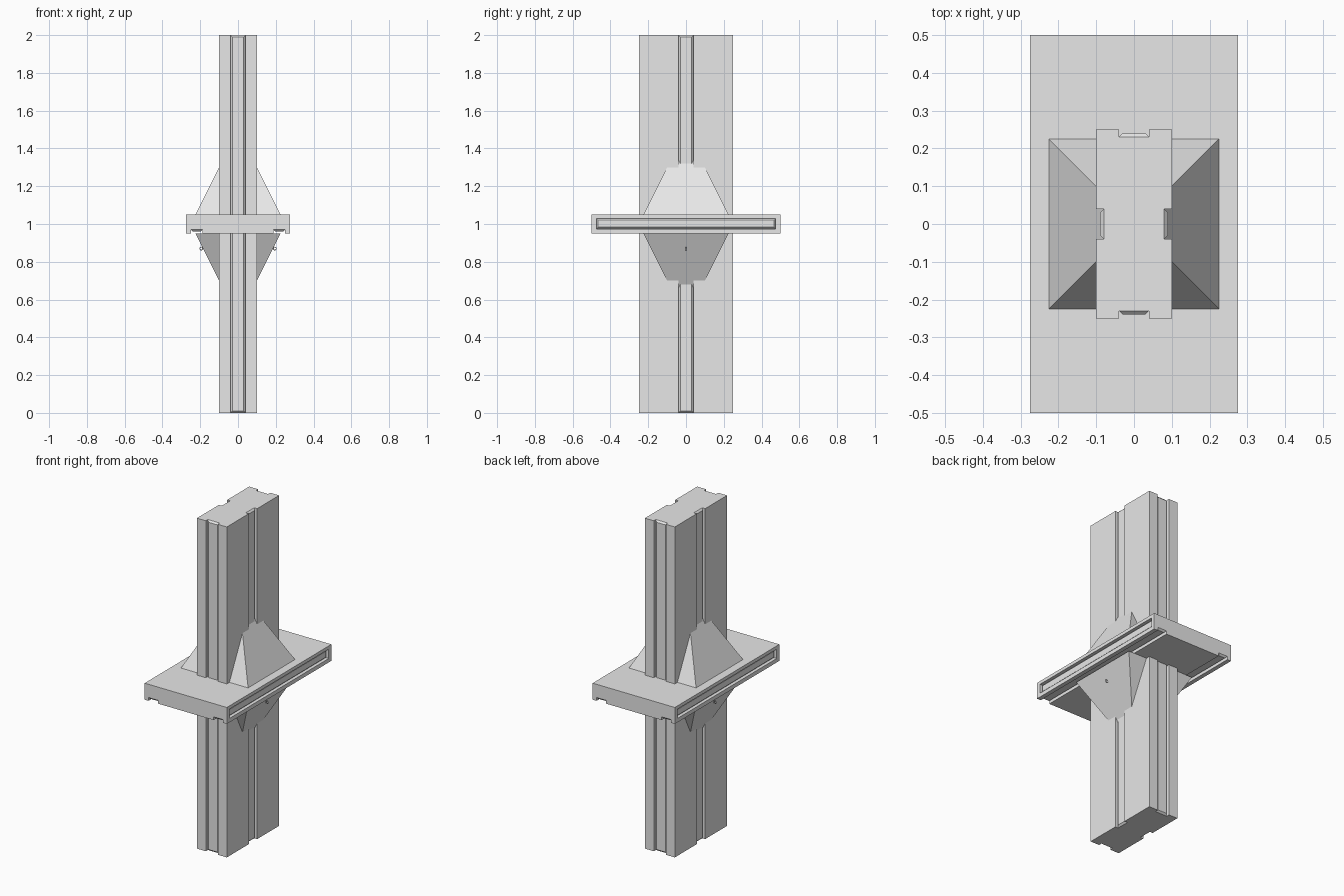
import bpy, bmesh, math
from mathutils import Vector

cube = bpy.data.objects.get("Cube")
if cube:
    bpy.data.objects.remove(cube, do_unlink=True)

grey = bpy.data.materials.new("light grey")
grey.use_nodes = True
grey.diffuse_color = (0.8, 0.8, 0.8, 1)
grey.node_tree.nodes["Principled BSDF"].inputs["Base Color"].default_value = (0.8, 0.8, 0.8, 1)

X, Y, Z = Vector((1, 0, 0)), Vector((0, 1, 0)), Vector((0, 0, 1))


def frustum(name, base, n, u, v, size, inset, height):
    """Block rising from base along n; half sizes along u and v shrink by inset."""
    bm = bmesh.new()
    rings = []
    for h, s in ((0, 0), (height, inset)):
        rings.append([bm.verts.new(Vector(base) + n * h + u * a * (size[0] - s) + v * b * (size[1] - s))
                      for a, b in ((-1, -1), (1, -1), (1, 1), (-1, 1))])
    low, top = rings
    bm.faces.new(low)
    bm.faces.new(top)
    for i in range(4):
        j = (i + 1) % 4
        bm.faces.new((low[i], low[j], top[j], top[i]))
    bmesh.ops.recalc_face_normals(bm, faces=bm.faces)
    mesh = bpy.data.meshes.new(name)
    bm.to_mesh(mesh)
    bm.free()
    mesh.materials.append(grey)
    obj = bpy.data.objects.new(name, mesh)
    bpy.context.collection.objects.link(obj)
    return obj


def groove(target, name, centre, n, u, v, size, overrun=0):
    """Channel cut into a face, with a raised panel with sloped edges on its floor."""
    floor = Vector(centre) - n * 0.02
    cutter = frustum("cutter", floor, n, u, v, (size[0], size[1] + overrun), 0, 0.04)
    mod = target.modifiers.new("groove", "BOOLEAN")
    mod.operation = "DIFFERENCE"
    mod.solver = "EXACT"
    mod.object = cutter
    bpy.context.view_layer.objects.active = target
    bpy.ops.object.modifier_apply(modifier=mod.name)
    bpy.data.objects.remove(cutter, do_unlink=True)
    frustum(name, floor, n, u, v, size, 0.01, 0.01)


# Main parts
column = frustum("column", (0, 0, 0), Z, X, Y, (0.1, 0.25), 0, 2)
plate = frustum("middle_plate", (0, 0, 0.95), Z, X, Y, (0.275, 0.5), 0, 0.1)

# Sloped collars above and below the plate
frustum("upper_collar", (0, 0, 1.05), Z, X, Y, (0.225, 0.225), 0.165, 0.33)
frustum("lower_collar", (0, 0, 0.95), -Z, X, Y, (0.225, 0.225), 0.165, 0.33)

for side, label in ((1, "left"), (-1, "right")):
    # Column grooves
    groove(column, label + "_column_panel", (0.1 * side, 0, 1), X * side, Y, Z, (0.04, 1), 0.01)
    end = "back" if side > 0 else "front"
    groove(column, end + "_column_panel", (0, 0.25 * side, 1), Y * side, X, Z, (0.04, 1), 0.01)
    # Plate edge slots and underside channels
    groove(plate, label + "_edge_panel", (0.275 * side, 0, 1.002), X * side, Z, Y, (0.028, 0.475))
    groove(plate, label + "_underside_panel", (0.218 * side, 0, 0.95), -Z, X, Y, (0.031, 0.5), 0.01)
    # Small ring on the lower collar
    bpy.ops.mesh.primitive_torus_add(location=(0.195 * side, 0, 0.87), rotation=(math.pi / 2, 0, 0),
                                     major_radius=0.008, minor_radius=0.002,
                                     major_segments=12, minor_segments=6)
    ring = bpy.context.object
    ring.name = label + "_ring"
    ring.data.materials.append(grey)
